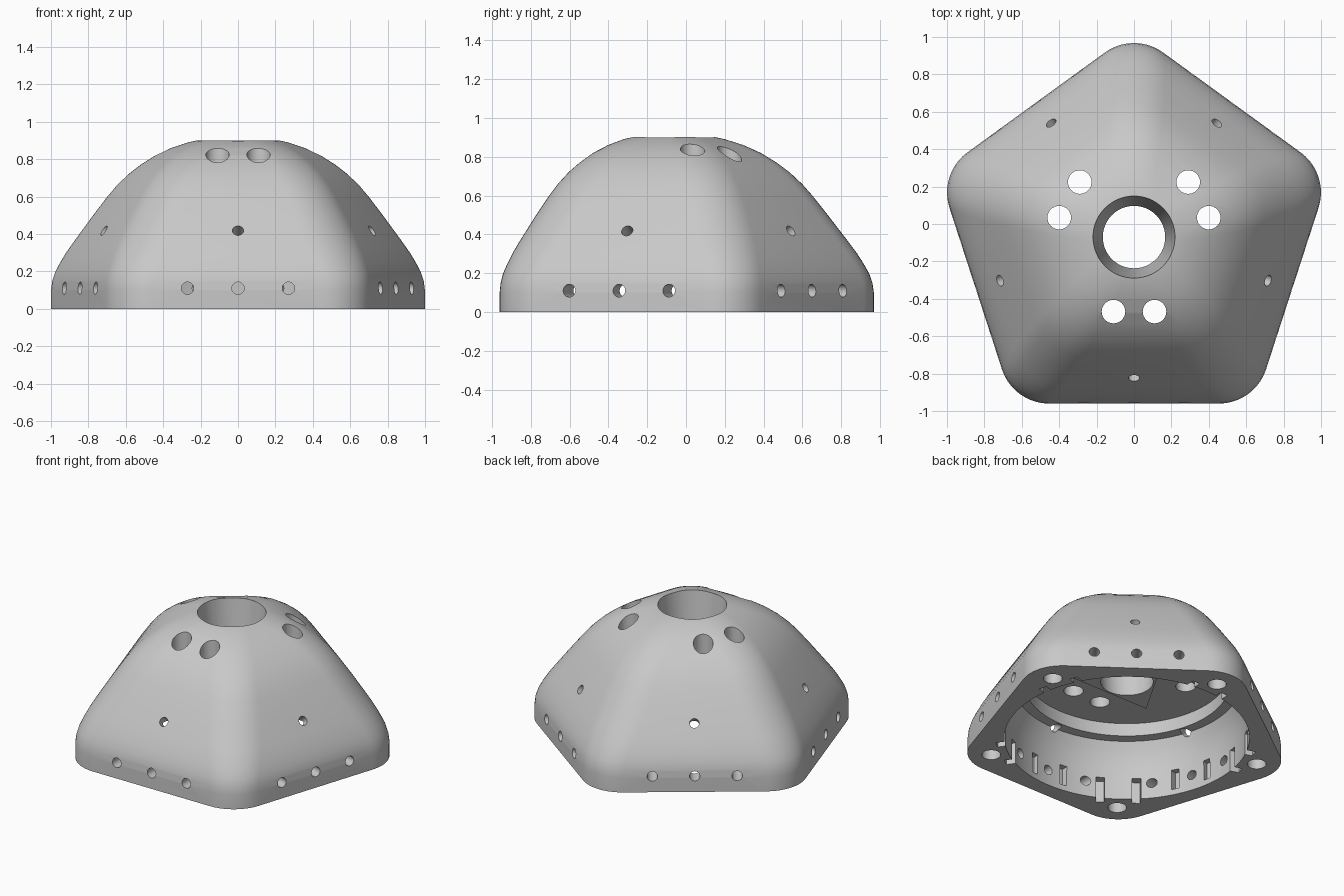
import bpy, bmesh
from math import sin, cos, radians, pi
from mathutils import Vector, Matrix

CENTRE = Vector((0, -0.07, 0))

cube = bpy.data.objects.get("Cube")
if cube:
    bpy.data.objects.remove(cube, do_unlink=True)

grey = bpy.data.materials.new("plain grey")
grey.use_nodes = True
grey.diffuse_color = (0.58, 0.58, 0.58, 1)
grey.node_tree.nodes["Principled BSDF"].inputs["Base Color"].default_value = grey.diffuse_color


def finish(bm, name):
    bmesh.ops.recalc_face_normals(bm, faces=bm.faces)
    mesh = bpy.data.meshes.new(name)
    bm.to_mesh(mesh)
    bm.free()
    mesh.materials.append(grey)
    obj = bpy.data.objects.new(name, mesh)
    obj.location = CENTRE
    bpy.context.collection.objects.link(obj)
    return obj


def polar(radius, degrees, z=0.0):
    return Vector((radius * cos(radians(degrees)), radius * sin(radians(degrees)), z))


def loft(bm, rings):
    """Closed solid through equally sized rings of points."""
    loops = [[bm.verts.new(p) for p in ring] for ring in rings]
    for low, high in zip(loops, loops[1:]):
        for i in range(len(low)):
            j = (i + 1) % len(low)
            bm.faces.new((low[i], low[j], high[j], high[i]))
    bm.faces.new(loops[0])
    bm.faces.new(loops[-1])


def rod(bm, start, end, r1, r2=None, sides=32):
    """Cylinder or cone between two points."""
    axis = end - start
    turn = axis.to_track_quat('Z', 'Y').to_matrix().to_4x4()
    bmesh.ops.create_cone(bm, cap_ends=True, segments=sides, radius1=r1,
                          radius2=r1 if r2 is None else r2, depth=axis.length,
                          matrix=Matrix.Translation((start + end) / 2) @ turn)


def block(bm, degrees, radius, side, z, size):
    """Box placed at a radius and sideways offset, turned to face outward."""
    place = Matrix.Rotation(radians(degrees), 4, 'Z') @ Matrix.Translation((radius, side, z))
    bmesh.ops.create_cube(bm, size=1, matrix=place @ Matrix.Diagonal((*size, 1)))


def pentagon(z, apothem, round_r, steps=10):
    """Rounded pentagon outline with one corner toward the back."""
    reach = (apothem - round_r) / cos(pi / 5)
    return [polar(reach, 90 + 72 * k, z) + polar(round_r, 54 + 72 * k + 72 * s / steps)
            for k in range(5) for s in range(steps + 1)]


# Domed shell: height, side distance, corner rounding
LEVELS = [(0, .89, .265), (.1, .89, .265), (.15, .885, .268), (.2, .872, .275),
          (.25, .85, .28), (.3, .825, .285), (.35, .796, .29), (.4, .765, .29), (.5, .702, .285),
          (.6, .635, .27), (.66, .59, .26), (.72, .535, .245), (.77, .478, .23),
          (.82, .408, .21), (.86, .332, .19), (.89, .252, .17), (.905, .19, .14), (.915, .1, .08)]
bm = bmesh.new()
loft(bm, [pentagon(*level) for level in LEVELS])
shell = finish(bm, "dome_shell")

# Round cavity open at the base, with a ledge around its raised ceiling
CAVITY = [(-.05, .78), (.15, .78), (.22, .773), (.28, .762), (.34, .742), (.39, .72),
          (.39, .65), (.48, .65)]
bm = bmesh.new()
loft(bm, [[polar(r, i * 360 / 80, z) for i in range(80)] for z, r in CAVITY])
steps = [(finish(bm, "cavity_cutter"), 'DIFFERENCE')]

# Triangular boss hanging around the centre bore
bm = bmesh.new()
loft(bm, [[polar(.36, a, z) for a in (-150, -30, 90)] for z in (.41, .55)])
steps.append((finish(bm, "ceiling_boss"), 'UNION'))

# Tapered centre bore, paired upright holes and corner screw holes
bm = bmesh.new()
rod(bm, Vector((0, 0, .3)), Vector((0, 0, 1)), .155, .23, 64)
for mid in (-90, 30, 150):
    for offset in (-15.4, 15.4):
        rod(bm, polar(.413, mid + offset, .3), polar(.413, mid + offset, 1), .063)
for k in range(5):
    rod(bm, polar(.89, 90 + 72 * k, -.05), polar(.89, 90 + 72 * k, .15), .06)
steps.append((finish(bm, "upright_hole_cutter"), 'DIFFERENCE'))

# Three low holes and one slanted hole through each side
bm = bmesh.new()
for k in range(5):
    facing = -90 + 72 * k
    for offset in (-.27, 0, .27):
        shift = polar(offset, facing + 90)
        rod(bm, polar(.65, facing, .11) + shift, polar(1, facing, .11) + shift, .033)
    rod(bm, polar(.665, facing, .36), polar(.886, facing, .505), .03)
steps.append((finish(bm, "side_hole_cutter"), 'DIFFERENCE'))

# Rim slots at the corners and wall pockets between the low holes
bm = bmesh.new()
for k in range(5):
    for side in (-1, 1):
        block(bm, 90 + 72 * k, .78, side * .115, .05, (.09, .055, .2))
        block(bm, -90 + 72 * k, .77, side * .118, .11, (.08, .05, .14))
steps.append((finish(bm, "slot_cutter"), 'DIFFERENCE'))

# Carve the shell and add the boss in order
bpy.ops.object.select_all(action='DESELECT')
bpy.context.view_layer.objects.active = shell
shell.select_set(True)
for tool, operation in steps:
    mod = shell.modifiers.new(tool.name, 'BOOLEAN')
    mod.operation = operation
    mod.solver = 'EXACT'
    mod.object = tool
    bpy.ops.object.modifier_apply(modifier=mod.name)
for tool, operation in steps:
    bpy.data.objects.remove(tool, do_unlink=True)

bpy.ops.object.shade_smooth_by_angle(angle=radians(32))
